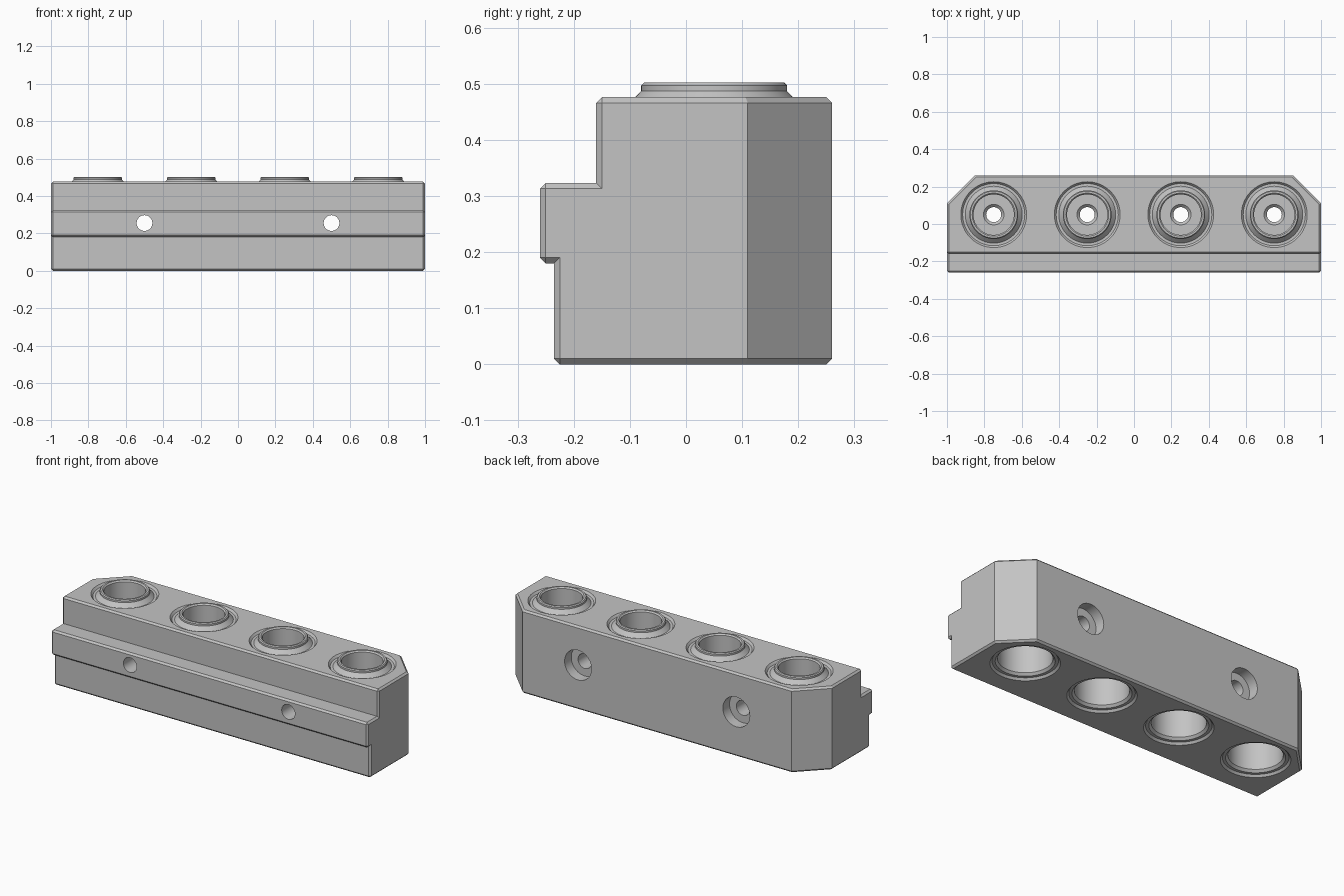
import bpy, bmesh, math
from mathutils import Matrix, Vector

cube = bpy.data.objects.get("Cube")
if cube:
    bpy.data.objects.remove(cube, do_unlink=True)

grey = bpy.data.materials.new("plain_grey")
grey.use_nodes = True
colour = (0.55, 0.55, 0.55, 1)
grey.diffuse_color = colour
grey.node_tree.nodes["Principled BSDF"].inputs["Base Color"].default_value = colour


def add_object(name, bm):
    bmesh.ops.recalc_face_normals(bm, faces=bm.faces)
    mesh = bpy.data.meshes.new(name)
    bm.to_mesh(mesh)
    bm.free()
    obj = bpy.data.objects.new(name, mesh)
    bpy.context.collection.objects.link(obj)
    mesh.materials.append(grey)
    return obj


def lathe(name, profile, matrix, steps=64):
    """Spin a (radius, height) profile around z, then place it."""
    bm = bmesh.new()
    verts = [bm.verts.new((r, 0, h)) for r, h in profile]
    edges = [bm.edges.new(pair) for pair in zip(verts, verts[1:])]
    bmesh.ops.spin(bm, geom=verts + edges, cent=(0, 0, 0), axis=(0, 0, 1),
                   angle=math.tau, steps=steps, use_duplicate=False)
    bmesh.ops.remove_doubles(bm, verts=bm.verts, dist=0.0001)
    bmesh.ops.transform(bm, matrix=matrix, verts=bm.verts)
    return add_object(name, bm)


def smooth(obj):
    bpy.ops.object.select_all(action='DESELECT')
    obj.select_set(True)
    bpy.context.view_layer.objects.active = obj
    bpy.ops.object.shade_smooth_by_angle(angle=math.radians(25))


# Stepped bar with a front rail
TOP = 0.476
side = [(-0.235, 0), (-0.235, 0.18), (-0.26, 0.18), (-0.26, 0.323),
        (-0.16, 0.323), (-0.16, TOP), (0.26, TOP), (0.26, 0)]
bm = bmesh.new()
end = bm.faces.new([bm.verts.new((-1, y, z)) for y, z in side])
moved = bmesh.ops.extrude_face_region(bm, geom=[end])["geom"]
bmesh.ops.translate(bm, vec=(2, 0, 0),
                    verts=[v for v in moved if isinstance(v, bmesh.types.BMVert)])
bmesh.ops.recalc_face_normals(bm, faces=bm.faces)

# Cut off the two back corners
for s in (-1, 1):
    cut = bmesh.ops.bisect_plane(bm, geom=bm.verts[:] + bm.edges[:] + bm.faces[:],
                                 plane_co=(s, 0.11, 0), plane_no=Vector((s, 1, 0)),
                                 clear_outer=True)["geom_cut"]
    bmesh.ops.contextual_create(bm, geom=[e for e in cut if isinstance(e, bmesh.types.BMEdge)])
bmesh.ops.recalc_face_normals(bm, faces=bm.faces)

# Chamfer the square outer edges
bm.edges.ensure_lookup_table()
sharp = [e for e in bm.edges if e.calc_face_angle_signed() > math.radians(60)]
bmesh.ops.bevel(bm, geom=sharp, offset=0.01, offset_type='OFFSET', segments=1,
                affect='EDGES', clamp_overlap=True)
body = add_object("body", bm)

# Cutters for the sockets and the stepped screw holes
RIM = 0.176
SOCKET_Y = 0.05
sockets = [-0.75, -0.25, 0.25, 0.75]
cutters = []
for x in sockets:
    cutters.append(lathe("socket_cutter", [(0, -0.1), (RIM, -0.1), (RIM, 0.6), (0, 0.6)],
                         Matrix.Translation((x, SOCKET_Y, 0))))
turn = Matrix.Rotation(-math.pi / 2, 4, 'X')
screw = [(0, -0.4), (0.042, -0.4), (0.042, 0.2), (0.085, 0.2), (0.085, 0.4), (0, 0.4)]
for x in (-0.5, 0.5):
    cutters.append(lathe("screw_hole_cutter", screw,
                         Matrix.Translation((x, 0, 0.255)) @ turn, 48))

bpy.context.view_layer.objects.active = body
for cutter in cutters:
    cutter.hide_render = True
    mod = body.modifiers.new("cut", 'BOOLEAN')
    mod.operation = 'DIFFERENCE'
    mod.solver = 'EXACT'
    mod.object = cutter
    bpy.ops.object.modifier_apply(modifier=mod.name)
for cutter in cutters:
    bpy.data.objects.remove(cutter, do_unlink=True)
smooth(body)

# Socket linings: grooved collar on top, floor with a small hole, wide bore below
lining = [(RIM, TOP), (0.166, 0.464), (0.152, 0.464), (0.13, 0.487), (0.13, 0.497),
          (0.125, 0.502), (0.115, 0.502), (0.108, 0.495), (0.108, 0.28),
          (0.055, 0.28), (0.04, 0.265), (0.04, 0.22), (0.138, 0.22),
          (0.138, 0.025), (0.15, 0.012), (0.166, 0.012), (RIM, 0)]
for i, x in enumerate(sockets):
    smooth(lathe(f"socket_{i + 1}", lining, Matrix.Translation((x, SOCKET_Y, 0))))
